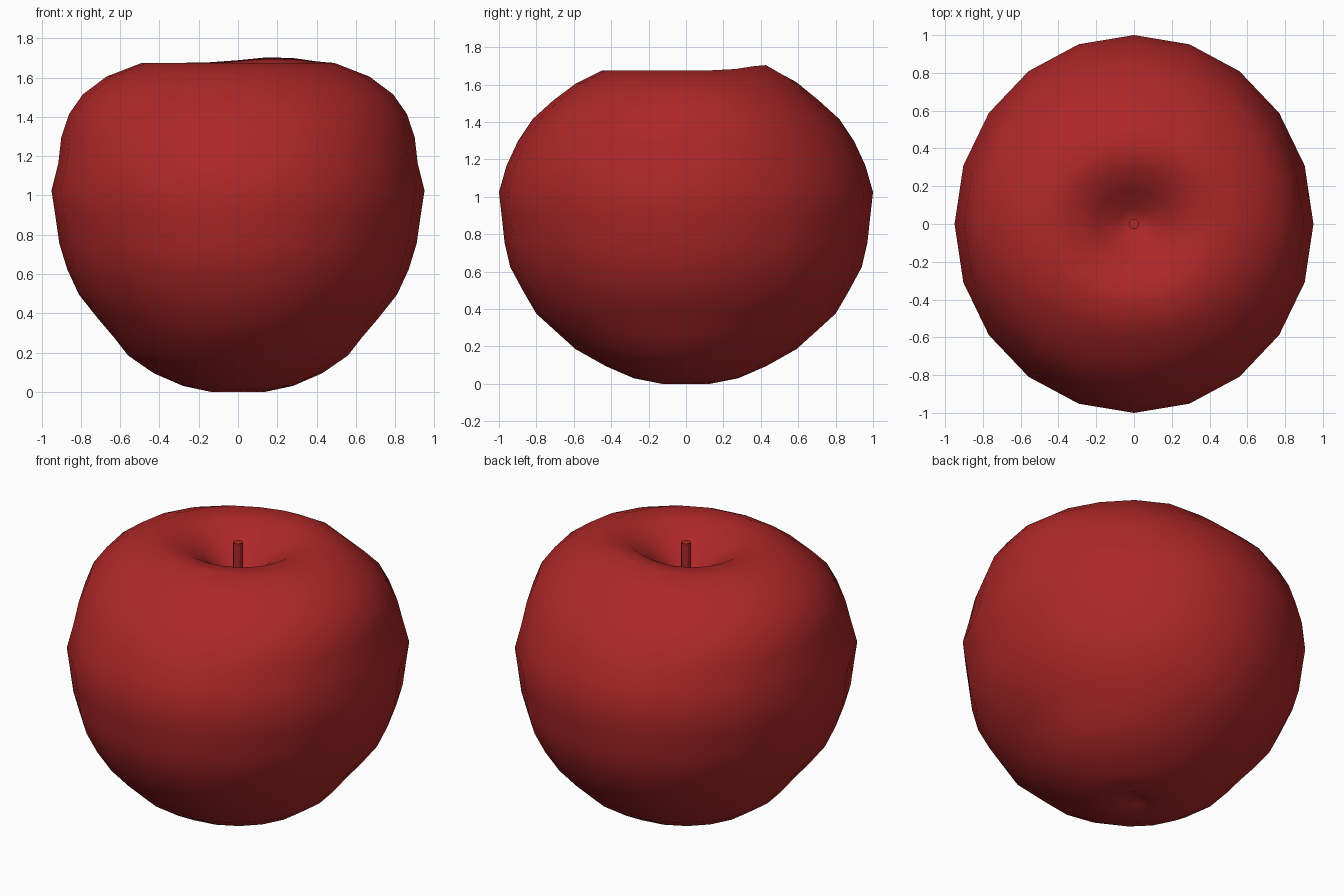
import bpy, bmesh, math

if "Cube" in bpy.data.objects:
    bpy.data.objects.remove(bpy.data.objects["Cube"])

SIDES = 20

red = bpy.data.materials.new("apple red")
red.diffuse_color = (0.42, 0.02, 0.021, 1)
red.use_nodes = True
red.node_tree.nodes["Principled BSDF"].inputs["Base Color"].default_value = red.diffuse_color


def finish(name, bm):
    """Turn a bmesh into a smooth-shaded red object."""
    bmesh.ops.recalc_face_normals(bm, faces=bm.faces)
    mesh = bpy.data.meshes.new(name)
    bm.to_mesh(mesh)
    bm.free()
    mesh.materials.append(red)
    obj = bpy.data.objects.new(name, mesh)
    bpy.context.collection.objects.link(obj)
    bpy.ops.object.select_all(action='DESELECT')
    obj.select_set(True)
    bpy.context.view_layer.objects.active = obj
    bpy.ops.object.shade_smooth_by_angle(angle=math.radians(50))
    return obj


def loft(name, rings, sides, bottom, top, lift=lambda x, y, z: 0.0):
    """Skin elliptical rings (z, x radius, y radius) between two end points."""
    bm = bmesh.new()
    loops = []
    for z, rx, ry in rings:
        loop = []
        for i in range(sides):
            a = 2 * math.pi * i / sides
            x, y = rx * math.cos(a), ry * math.sin(a)
            loop.append(bm.verts.new((x, y, z + lift(x, y, z))))
        loops.append(loop)
    for low, high in zip(loops, loops[1:]):
        for i in range(sides):
            j = (i + 1) % sides
            bm.faces.new((low[i], low[j], high[j], high[i]))
    for loop, z in ((loops[0], bottom), (loops[-1], top)):
        tip = bm.verts.new((0, 0, z))
        for i in range(sides):
            bm.faces.new((loop[i], loop[(i + 1) % sides], tip))
    return finish(name, bm)


# Slight hump on the back right of the upper rim
def rim_hump(x, y, z):
    if z < 1.55:
        return 0.0
    return 0.03 * math.exp(-((x - 0.2) ** 2 + (y - 0.43) ** 2) / 0.05)


# Fruit body, from the underside dimple over the shoulders into the stem hollow
body_rings = [
    (0.03, 0.06, 0.06), (0.005, 0.14, 0.13), (0.035, 0.28, 0.28),
    (0.10, 0.43, 0.43), (0.19, 0.56, 0.59), (0.28, 0.63, 0.69),
    (0.38, 0.715, 0.80), (0.50, 0.81, 0.87), (0.63, 0.87, 0.94),
    (0.76, 0.91, 0.97), (0.90, 0.93, 0.985), (1.03, 0.95, 1.0),
    (1.17, 0.915, 0.96), (1.30, 0.90, 0.90), (1.42, 0.86, 0.82),
    (1.52, 0.79, 0.71), (1.61, 0.67, 0.59), (1.68, 0.49, 0.45),
    (1.66, 0.34, 0.31), (1.58, 0.20, 0.18), (1.49, 0.09, 0.08),
]
loft("apple_body", body_rings, SIDES, 0.05, 1.46, rim_hump)

# Short stem standing in the hollow
loft("stem", [(1.38, 0.027, 0.027), (1.67, 0.027, 0.027)], 12, 1.38, 1.67)

# Rest the lowest point exactly on the ground
low = min(v.co.z for v in bpy.data.objects["apple_body"].data.vertices)
for obj in bpy.context.collection.objects:
    obj.location.z -= low
